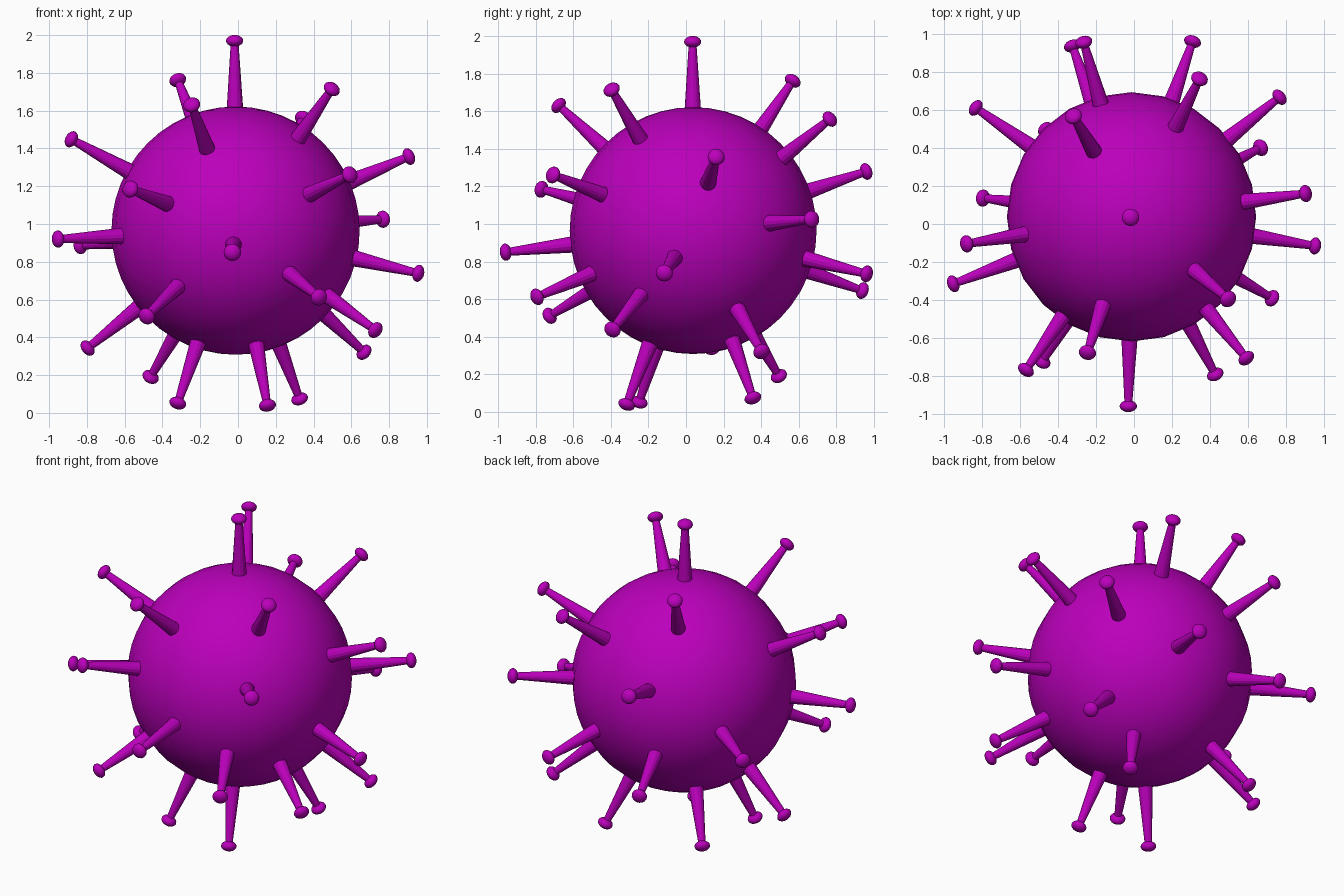
import bpy, bmesh
from mathutils import Vector, Matrix

if "Cube" in bpy.data.objects:
    bpy.data.objects.remove(bpy.data.objects["Cube"])

CENTRE = Vector((-0.013, 0.038, 0.965))
BODY_R = 0.655

mat = bpy.data.materials.new("purple")
mat.diffuse_color = (0.5, 0.0, 0.5, 1)
mat.use_nodes = True
mat.node_tree.nodes["Principled BSDF"].inputs["Base Color"].default_value = mat.diffuse_color


def make_mesh(name, build, smooth):
    bm = bmesh.new()
    build(bm)
    me = bpy.data.meshes.new(name)
    bm.to_mesh(me)
    bm.free()
    me.materials.append(mat)
    for p in me.polygons:
        p.use_smooth = smooth
    return me


def add(name, me, matrix):
    ob = bpy.data.objects.new(name, me)
    ob.matrix_world = matrix
    bpy.context.collection.objects.link(ob)


# Round body
body = make_mesh("body", lambda bm: bmesh.ops.create_uvsphere(
    bm, u_segments=24, v_segments=24, radius=BODY_R + 0.002), True)
add("body", body, Matrix.Translation(CENTRE))

# Tapered stalk running outward along local z from just under the skin
stalk = make_mesh("stalk", lambda bm: bmesh.ops.create_cone(
    bm, cap_ends=True, segments=14, radius1=0.046, radius2=0.021, depth=0.38,
    matrix=Matrix.Translation((0, 0, 0.80))), False)

# Flattened knob at the end of the stalk
knob = make_mesh("knob", lambda bm: bmesh.ops.create_uvsphere(
    bm, u_segments=16, v_segments=10, radius=1,
    matrix=Matrix.Translation((0, 0, 1.005)) @ Matrix.Diagonal((0.046, 0.046, 0.031, 1))), True)

# Knob positions
tips = [
    (-0.018, 0.035, 1.97), (-0.32, 0.57, 1.765), (-0.245, -0.677, 1.63),
    (0.493, -0.393, 1.71), (0.345, 0.765, 1.558), (0.90, 0.16, 1.355),
    (0.59, -0.705, 1.26), (0.765, 0.667, 1.025), (0.95, -0.115, 0.74),
    (0.425, -0.787, 0.615), (0.725, -0.39, 0.44), (0.663, 0.40, 0.325),
    (0.325, 0.355, 0.077), (0.155, -0.315, 0.042), (-0.32, -0.25, 0.048),
    (-0.463, 0.495, 0.19), (-0.485, -0.728, 0.51), (-0.80, 0.137, 0.34),
    (-0.955, -0.316, 0.92), (-0.84, 0.616, 0.885), (-0.885, -0.105, 1.45),
    (-0.57, -0.77, 1.185), (-0.03, -0.96, 0.85), (-0.325, 0.94, 0.645),
    (-0.265, 0.96, 1.28), (0.308, 0.96, 0.735),
]
for i, tip in enumerate(tips, 1):
    turn = (Vector(tip) - CENTRE).to_track_quat('Z', 'Y').to_matrix().to_4x4()
    place = Matrix.Translation(CENTRE) @ turn
    add(f"stalk_{i}", stalk, place)
    add(f"knob_{i}", knob, place)
